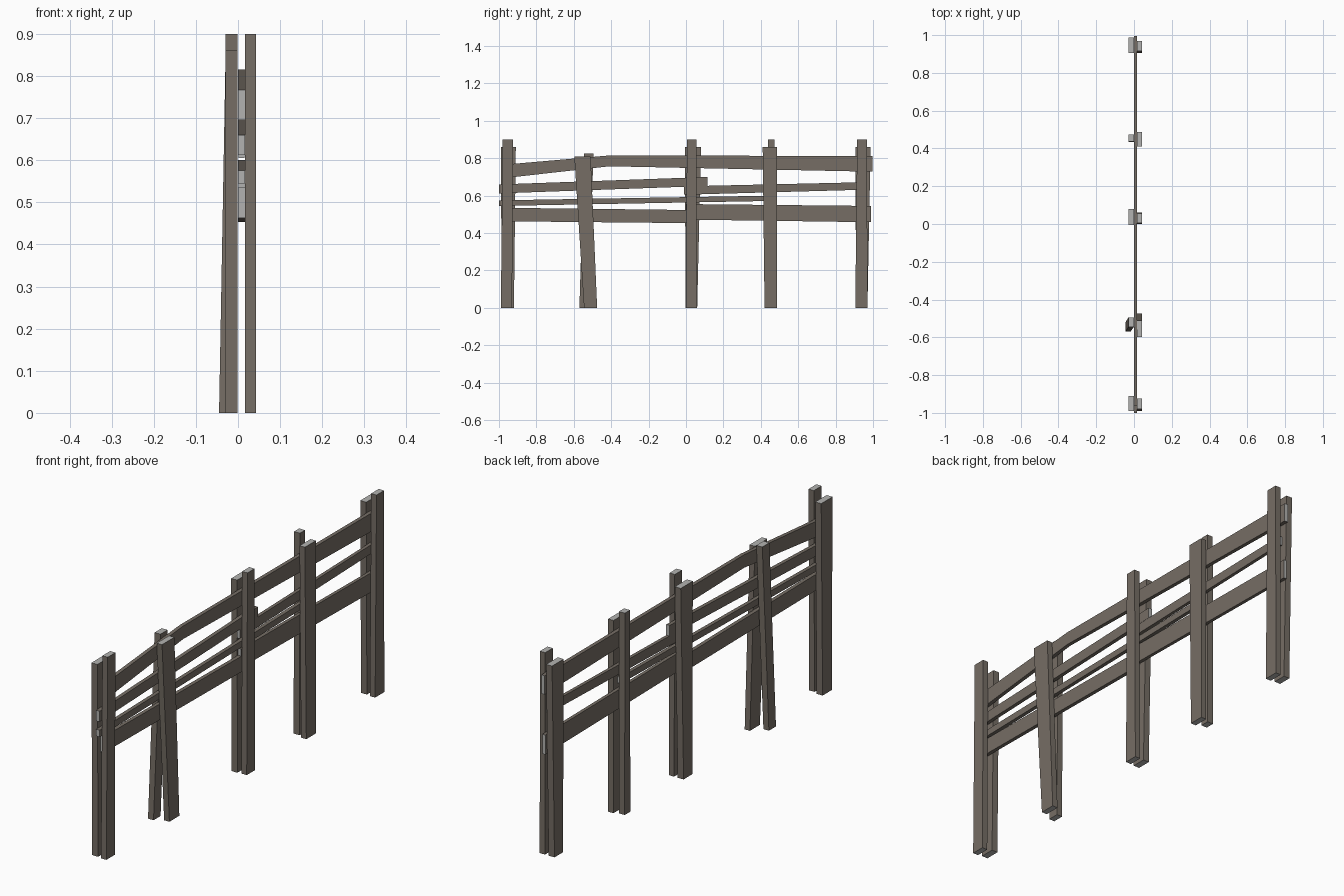
import bpy, bmesh

if "Cube" in bpy.data.objects:
    bpy.data.objects.remove(bpy.data.objects["Cube"])


def material(name, rgb):
    m = bpy.data.materials.new(name)
    m.diffuse_color = (*rgb, 1)
    m.use_nodes = True
    m.node_tree.nodes["Principled BSDF"].inputs["Base Color"].default_value = m.diffuse_color
    return m


WOOD = material("weathered_wood", (0.18, 0.155, 0.13))
END = material("pale_end_grain", (0.45, 0.45, 0.44))


def plank(name, sections):
    """Loft four-cornered sections; the cut ends get the pale colour."""
    bm = bmesh.new()
    rings = [[bm.verts.new(c) for c in s] for s in sections]
    for a, b in zip(rings, rings[1:]):
        for i in range(4):
            j = (i + 1) % 4
            bm.faces.new((a[i], a[j], b[j], b[i]))
    for ring in (rings[0], rings[-1]):
        bm.faces.new(ring).material_index = 1
    bmesh.ops.recalc_face_normals(bm, faces=bm.faces)
    me = bpy.data.meshes.new(name)
    bm.to_mesh(me)
    bm.free()
    me.materials.append(WOOD)
    me.materials.append(END)
    ob = bpy.data.objects.new(name, me)
    bpy.context.collection.objects.link(ob)


def post(name, height, bottom, top, xb, xt):
    def ring(x, y, z):
        return [(x[0], y[0], z), (x[1], y[0], z), (x[1], y[1], z), (x[0], y[1], z)]
    plank(name, [ring(xb, bottom, 0), ring(xt, top, height)])


def rail(name, points, x=(0.0, 0.017)):
    plank(name, [[(x[0], y, lo), (x[1], y, lo), (x[1], y, hi), (x[0], y, hi)]
                 for y, lo, hi in points])


# Posts on the right (+x) side: height, bottom y range, top y range
R = (0.017, 0.043)
for i, (h, b, t) in enumerate([
        (0.90, (-0.99, -0.93), (-0.98, -0.925)),
        (0.81, (-0.545, -0.475), (-0.597, -0.51)),
        (0.90, (0.0, 0.06), (0.005, 0.055)),
        (0.86, (0.42, 0.487), (0.41, 0.487)),
        (0.90, (0.905, 0.97), (0.915, 0.968))]):
    post(f"right_post_{i + 1}", h, b, t, R, R)

# Posts on the left (-x) side, the second one leaning outward
L = (-0.03, -0.001)
for i, (h, b, t, xb) in enumerate([
        (0.86, (-0.985, -0.92), (-0.99, -0.91), L),
        (0.825, (-0.57, -0.52), (-0.545, -0.495), (-0.045, -0.018)),
        (0.86, (-0.003, 0.06), (-0.005, 0.08), L),
        (0.90, (0.435, 0.475), (0.438, 0.474), L),
        (0.86, (0.91, 0.97), (0.905, 0.987), L)]):
    post(f"left_post_{i + 1}", h, b, t, xb, L)

# Rails: (y, lower z, upper z) along the fence
rail("top_rail", [(-0.96, 0.695, 0.767), (-0.41, 0.757, 0.815), (0.996, 0.728, 0.812)])
rail("middle_rail_front", [(-1.0, 0.612, 0.66), (0.115, 0.652, 0.70)])
rail("middle_rail_back", [(-0.01, 0.605, 0.65), (0.96, 0.632, 0.672)], (0.001, 0.016))
rail("thin_rail", [(-1.0, 0.545, 0.575), (0.46, 0.572, 0.60)])
rail("bottom_rail_front", [(-0.97, 0.463, 0.535), (0.04, 0.453, 0.523)])
rail("bottom_rail_back", [(0.0, 0.472, 0.555), (0.99, 0.458, 0.545)], (0.001, 0.016))
